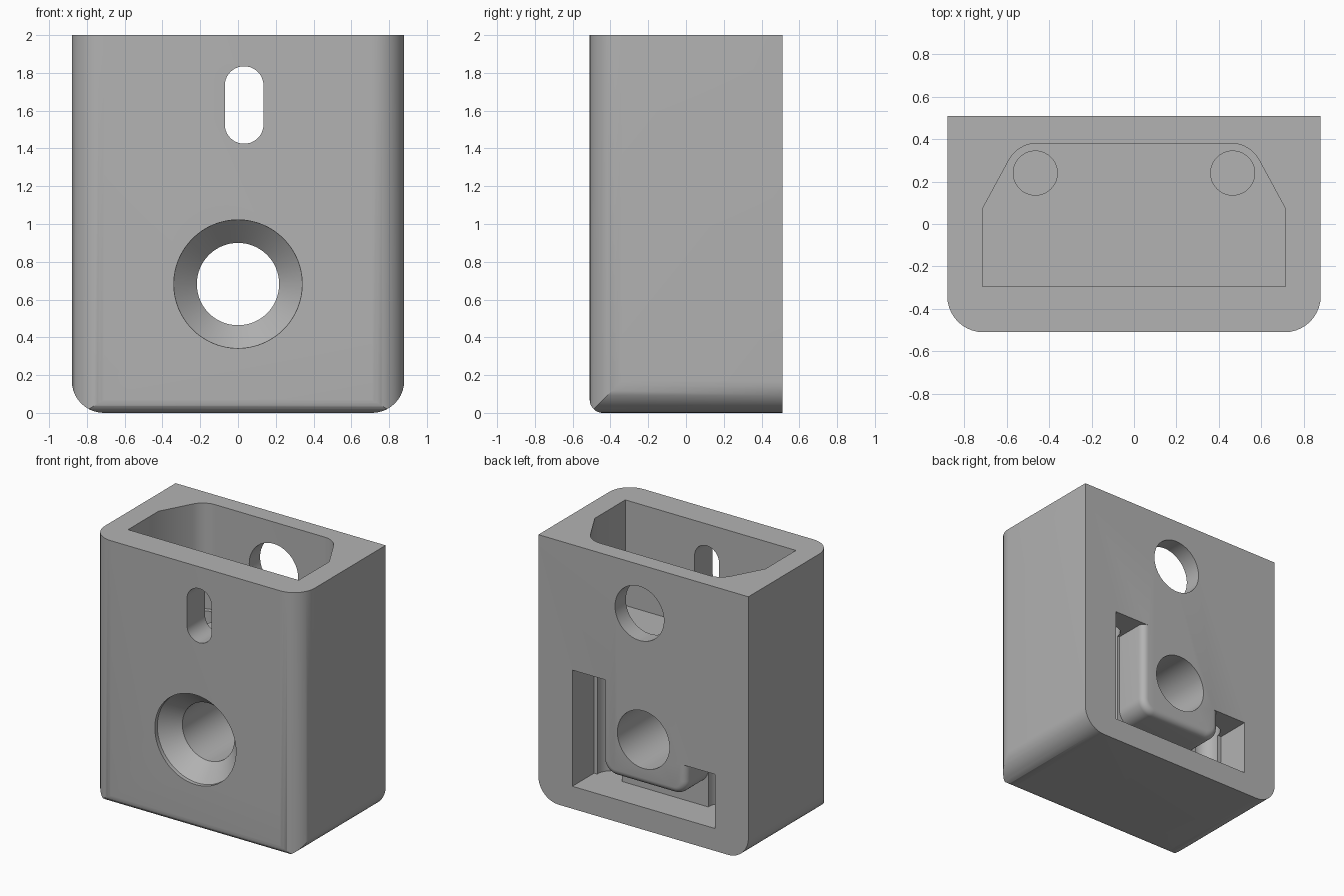
import bpy, bmesh, math
from mathutils import Vector

cube = bpy.data.objects.get("Cube")
if cube:
    bpy.data.objects.remove(cube)

grey = bpy.data.materials.new("plain grey")
grey.use_nodes = True
COLOUR = (0.45, 0.45, 0.45, 1)
grey.diffuse_color = COLOUR
grey.node_tree.nodes["Principled BSDF"].inputs["Base Color"].default_value = COLOUR


def rounded(corners, steps=10):
    """Polygon from (u, v, radius) corners, each rounded by its radius."""
    points = []
    for i, (u, v, r) in enumerate(corners):
        p = Vector((u, v))
        if r == 0:
            points.append(p)
            continue
        a = (Vector(corners[i - 1][:2]) - p).normalized()
        b = (Vector(corners[(i + 1) % len(corners)][:2]) - p).normalized()
        half = a.angle(b) / 2
        centre = p + (a + b).normalized() * (r / math.sin(half))
        start = p + a * (r / math.tan(half)) - centre
        end = p + b * (r / math.tan(half)) - centre
        sweep = math.pi - 2 * half
        for k in range(steps + 1):
            t = k / steps
            points.append(centre + (start * math.sin((1 - t) * sweep)
                                    + end * math.sin(t * sweep)) / math.sin(sweep))
    return points


def circle(u, v, r, n=64):
    return [Vector((u + r * math.cos(2 * math.pi * k / n),
                    v + r * math.sin(2 * math.pi * k / n))) for k in range(n)]


def loft(name, axis, layers):
    """Solid through (depth, outline) layers stacked along an axis."""
    place = {"x": lambda d, p: (d, p.x, p.y),
             "y": lambda d, p: (p.x, d, p.y),
             "z": lambda d, p: (p.x, p.y, d)}[axis]
    bm = bmesh.new()
    rings = [[bm.verts.new(place(d, p)) for p in outline] for d, outline in layers]
    n = len(rings[0])
    for low, high in zip(rings, rings[1:]):
        for i in range(n):
            j = (i + 1) % n
            bm.faces.new((low[i], low[j], high[j], high[i]))
    bm.faces.new(rings[0])
    bm.faces.new(rings[-1])
    bmesh.ops.recalc_face_normals(bm, faces=bm.faces)
    mesh = bpy.data.meshes.new(name)
    bm.to_mesh(mesh)
    bm.free()
    mesh.materials.append(grey)
    obj = bpy.data.objects.new(name, mesh)
    bpy.context.scene.collection.objects.link(obj)
    return obj


def prism(name, axis, start, end, outline):
    return loft(name, axis, [(start, outline), (end, outline)])


def combine(body, tool, operation="DIFFERENCE"):
    mod = body.modifiers.new(tool.name, "BOOLEAN")
    mod.operation, mod.solver, mod.object = operation, "EXACT", tool
    bpy.context.view_layer.objects.active = body
    bpy.ops.object.modifier_apply(modifier=mod.name)
    bpy.data.objects.remove(tool)


W, D, H, R = 0.88, 0.51, 2.0, 0.17

# Block with rounded front uprights, lower sides and lower front edge
body = prism("housing_block", "z", 0, H, rounded(
    [(-W, -D, R), (W, -D, R), (W, D, 0), (-W, D, 0)]))
combine(body, prism("lower_side_rounding", "y", -0.7, 0.7, rounded(
    [(-W, 0, R), (W, 0, R), (W, 2.2, 0), (-W, 2.2, 0)])), "INTERSECT")
combine(body, prism("lower_front_rounding", "x", -1, 1, rounded(
    [(-D, 0, 0.07), (0.7, 0, 0), (0.7, 2.2, 0), (-D, 2.2, 0)])), "INTERSECT")

# Pocket open at the top
combine(body, prism("top_pocket", "z", 1.2, 2.2, rounded(
    [(-0.715, -0.295, 0), (0.715, -0.295, 0), (0.715, 0.07, 0),
     (0.547, 0.38, 0.15), (-0.547, 0.38, 0.15), (-0.715, 0.07, 0)])))

# Front slot and round back window
combine(body, prism("front_slot", "y", -0.7, -0.1, rounded(
    [(-0.07, 1.425, 0.102), (0.135, 1.425, 0.102),
     (0.135, 1.835, 0.102), (-0.07, 1.835, 0.102)])))
combine(body, prism("back_window", "y", 0.2, 0.7, circle(0.033, 1.63, 0.205)))


# Channel on the back, wrapped round a tongue with softened edges
def channel(inset):
    left, right, low, r = 0.345 - inset, -0.36 + inset, 0.34 + inset, 0.11 - inset
    return rounded([(0.595, 0.17, 0), (0.595, 1.05, 0), (left, 1.05, 0),
                    (left, low, r), (right, low, r), (right, 0.58, 0),
                    (-0.6, 0.58, 0), (-0.6, 0.17, 0)])


SOFT = 0.05
layers = [(0.25, channel(0))]
for k in range(7):
    t = k / 6 * math.pi / 2
    layers.append((D - SOFT + SOFT * math.sin(t), channel(SOFT * (1 - math.cos(t)))))
layers.append((0.6, channel(SOFT)))
combine(body, loft("cord_channel", "y", layers))

# Cord holes from the channel up into the pocket
for side in (-1, 1):
    combine(body, prism("cord_hole", "z", 0.17, 1.3, circle(side * 0.465, 0.24, 0.104, 40)))

# Countersunk screw hole right through
combine(body, loft("screw_hole", "y", [
    (y, circle(0, 0.682, r)) for y, r in
    ((-0.7, 0.34), (-0.48, 0.34), (-0.355, 0.218), (0.7, 0.218))]))

bpy.ops.object.select_all(action="DESELECT")
body.select_set(True)
bpy.context.view_layer.objects.active = body
bpy.ops.object.shade_smooth_by_angle(angle=math.radians(30))
